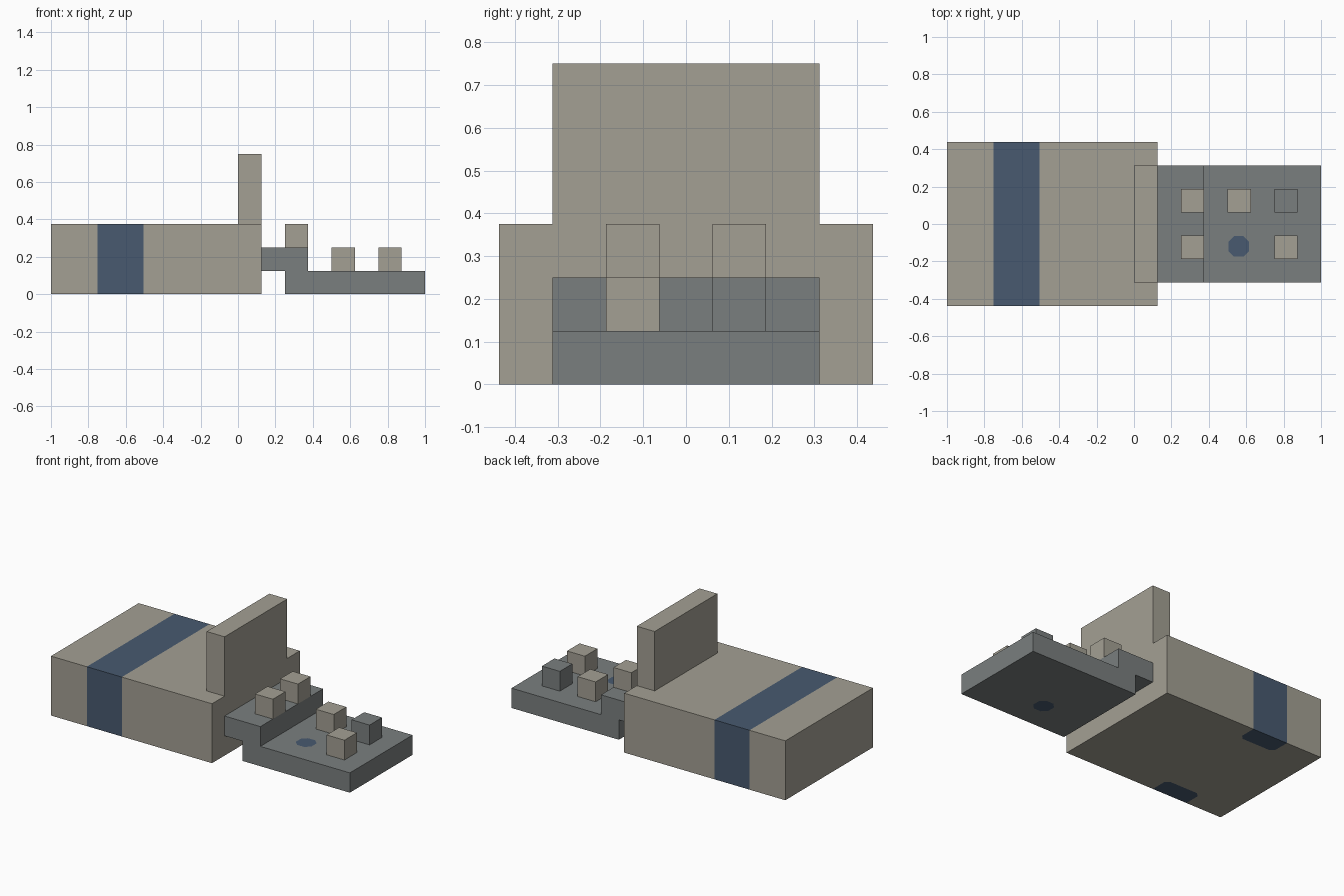
import bpy, bmesh
from mathutils import Vector

cube = bpy.data.objects.get("Cube")
if cube:
    bpy.data.objects.remove(cube, do_unlink=True)


def material(name, rgb):
    mat = bpy.data.materials.new(name)
    mat.use_nodes = True
    mat.diffuse_color = (*rgb, 1)
    mat.node_tree.nodes["Principled BSDF"].inputs["Base Color"].default_value = (*rgb, 1)
    return mat


beige = material("warm_beige", (0.37, 0.35, 0.295))
grey = material("slate_grey", (0.195, 0.212, 0.212))
blue = material("dark_blue", (0.065, 0.102, 0.162))


def prism(profile, half_width):
    """Extrude an x-z outline along y, centred on y = 0."""
    bm = bmesh.new()
    face = bm.faces.new([bm.verts.new((x, -half_width, z)) for x, z in profile])
    side = bmesh.ops.extrude_face_region(bm, geom=[face])["geom"]
    verts = [v for v in side if isinstance(v, bmesh.types.BMVert)]
    bmesh.ops.translate(bm, verts=verts, vec=(0, 2 * half_width, 0))
    bmesh.ops.recalc_face_normals(bm, faces=bm.faces)
    return bm


def box(x0, x1, half_width, z0, z1):
    return prism([(x0, z0), (x1, z0), (x1, z1), (x0, z1)], half_width)


def cut(bm, axis, values):
    normal = Vector((axis == "x", axis == "y", 0))
    for value in values:
        geom = bm.verts[:] + bm.edges[:] + bm.faces[:]
        bmesh.ops.bisect_plane(bm, geom=geom, plane_co=normal * value, plane_no=normal)


def clip_corners(bm, corners, size):
    """Clip flat corner points so the painted patches look rounded."""
    bmesh.ops.bevel(bm, geom=corners, offset=size, segments=1, affect="VERTICES")


def finish(bm, name, mats, painted=None):
    if painted:
        bm.normal_update()
        for face in bm.faces:
            face.material_index = int(painted(face.calc_center_median(), face.normal))
    mesh = bpy.data.meshes.new(name)
    bm.to_mesh(mesh)
    bm.free()
    for mat in mats:
        mesh.materials.append(mat)
    obj = bpy.data.objects.new(name, mesh)
    bpy.context.collection.objects.link(obj)
    return obj


# Main block with a band that stops a short way in on the underside
band = (-0.75, -0.505)
patch_y = 0.315
body = box(-1, 0.125, 0.4375, 0, 0.375)
cut(body, "x", band)
cut(body, "y", (-patch_y, patch_y))
clip_corners(body, [v for v in body.verts if v.co.z < 0.01
                    and abs(abs(v.co.y) - patch_y) < 0.001
                    and -0.8 < v.co.x < -0.45], 0.025)
finish(body, "main_block", [beige, blue],
       lambda c, n: abs(c.x - sum(band) / 2) < 0.1 and (n.z > -0.5 or abs(c.y) > patch_y))

# Upright panel
finish(box(0, 0.125, 0.3125, 0.375, 0.75), "upright_panel", [beige])

# Stepped tray with a round spot on its top and underside
spot_x, spot_y = (0.505, 0.615), (-0.175, -0.065)
tray = prism([(0.125, 0.125), (0.25, 0.125), (0.25, 0), (1, 0),
              (1, 0.125), (0.375, 0.125), (0.375, 0.25), (0.125, 0.25)], 0.3125)
cut(tray, "x", spot_x)
cut(tray, "y", spot_y)
clip_corners(tray, [v for v in tray.verts if 0.49 < v.co.x < 0.63
                    and -0.2 < v.co.y < -0.05], 0.03)
finish(tray, "stepped_tray", [grey, blue],
       lambda c, n: abs(n.z) > 0.5 and abs(c.x - 0.56) < 0.02 and abs(c.y + 0.12) < 0.02)

# Small cubes standing on the tray
pegs = [("step_peg_front", 0.3125, -0.125, 0.25, beige),
        ("step_peg_back", 0.3125, 0.125, 0.25, beige),
        ("middle_peg", 0.5625, 0.125, 0.125, beige),
        ("end_peg_front", 0.8125, -0.125, 0.125, beige),
        ("end_peg_back", 0.8125, 0.125, 0.125, grey)]
for name, x, y, z, mat in pegs:
    peg = box(-0.0625, 0.0625, 0.0625, 0, 0.125)
    finish(peg, name, [mat]).location = (x, y, z)
